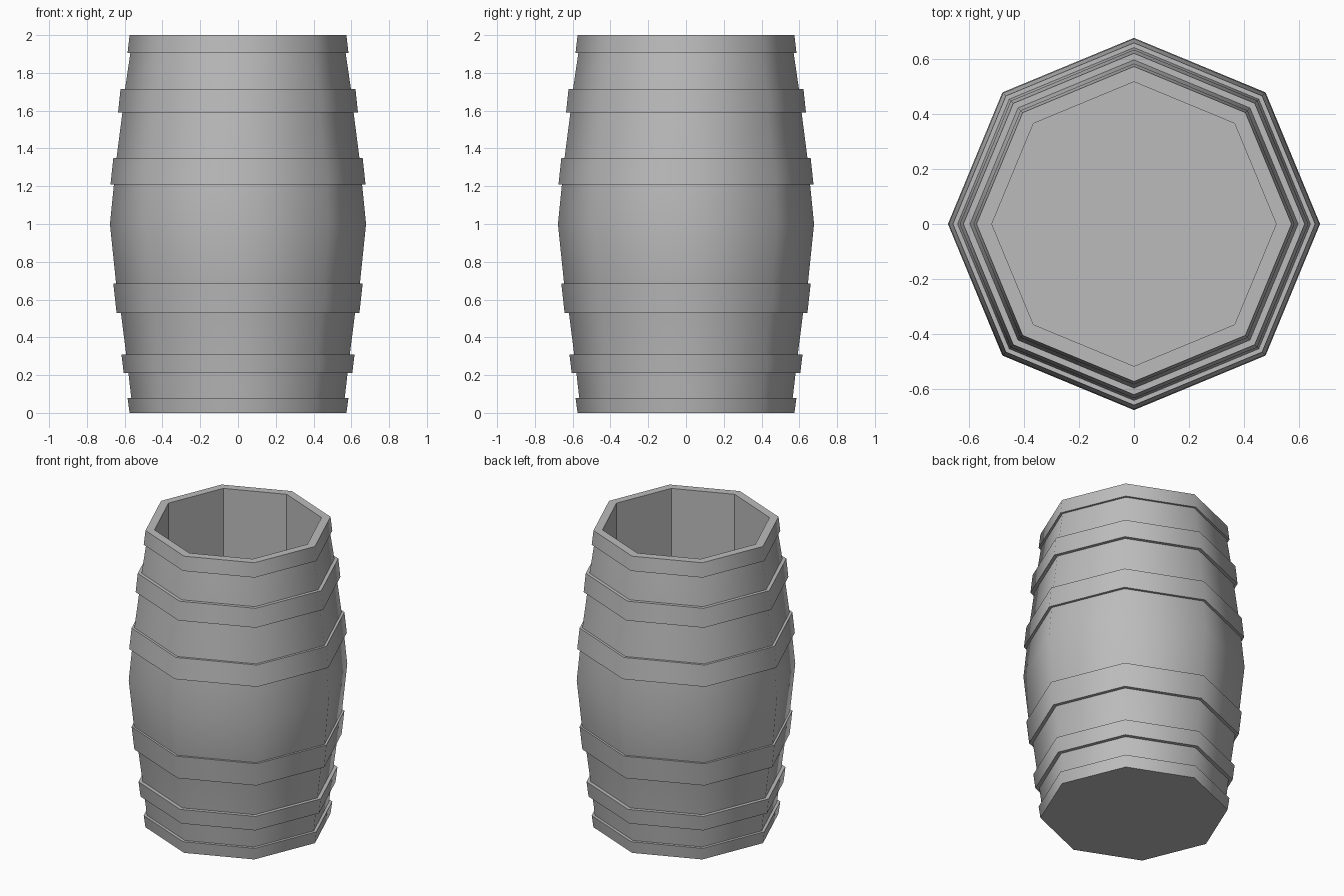
import bpy
import bmesh
from math import cos, sin, pi, radians

SIDES = 8

if "Cube" in bpy.data.objects:
    bpy.data.objects.remove(bpy.data.objects["Cube"])

grey = bpy.data.materials.new("plain_grey")
grey.use_nodes = True
grey.diffuse_color = (0.5, 0.5, 0.5, 1)
grey.node_tree.nodes["Principled BSDF"].inputs["Base Color"].default_value = (0.5, 0.5, 0.5, 1)


def lathe(name, profile, closed=False, flat_from=None):
    """Spin (radius, height) points into an octagonal shell; cap both ends unless closed."""
    bm = bmesh.new()
    rings = [[bm.verts.new((r * cos(2 * pi * i / SIDES), r * sin(2 * pi * i / SIDES), z))
              for i in range(SIDES)] for r, z in profile]
    flat = set()
    pairs = list(zip(rings, rings[1:]))
    if closed:
        pairs.append((rings[-1], rings[0]))
    for n, (a, b) in enumerate(pairs):
        for i in range(SIDES):
            j = (i + 1) % SIDES
            face = bm.faces.new((a[i], a[j], b[j], b[i]))
            if flat_from is not None and n >= flat_from:
                flat.add(face)
    if not closed:
        flat.add(bm.faces.new(rings[0][::-1]))
        flat.add(bm.faces.new(rings[-1]))
    bmesh.ops.recalc_face_normals(bm, faces=bm.faces)
    bm.faces.index_update()
    flat_ids = [f.index for f in flat]

    mesh = bpy.data.meshes.new(name)
    bm.to_mesh(mesh)
    bm.free()
    mesh.materials.append(grey)
    obj = bpy.data.objects.new(name, mesh)
    bpy.context.collection.objects.link(obj)

    # Rounded look around the staves, crisp ledges and flat inner walls
    bpy.ops.object.select_all(action='DESELECT')
    obj.select_set(True)
    bpy.context.view_layer.objects.active = obj
    bpy.ops.object.shade_smooth_by_angle(angle=radians(60))
    for i in flat_ids:
        mesh.polygons[i].use_smooth = False
    return obj


# Barrel body: lower lip, bulging staves, upper lip, hollow inside
outer = [(0.574, 0), (0.585, 0.08), (0.565, 0.08), (0.592, 0.31), (0.62, 0.53),
         (0.645, 0.68), (0.678, 1), (0.643, 1.35), (0.612, 1.59), (0.598, 1.715),
         (0.57, 1.905), (0.585, 1.905), (0.574, 2)]
inner = [(0.518, 2), (0.518, 0.06)]
lathe("barrel_body", outer + inner, flat_from=len(outer) - 1)

# Hoops: bottom height, top height, bottom radius, top radius
hoops = {
    "lowest_hoop": (0.21, 0.31, 0.605, 0.617),
    "lower_hoop": (0.53, 0.685, 0.643, 0.66),
    "upper_hoop": (1.21, 1.35, 0.675, 0.66),
    "highest_hoop": (1.59, 1.715, 0.635, 0.622),
}
for name, (z0, z1, r0, r1) in hoops.items():
    lathe(name, [(r0, z0), (r1, z1), (0.56, z1), (0.56, z0)], closed=True)
